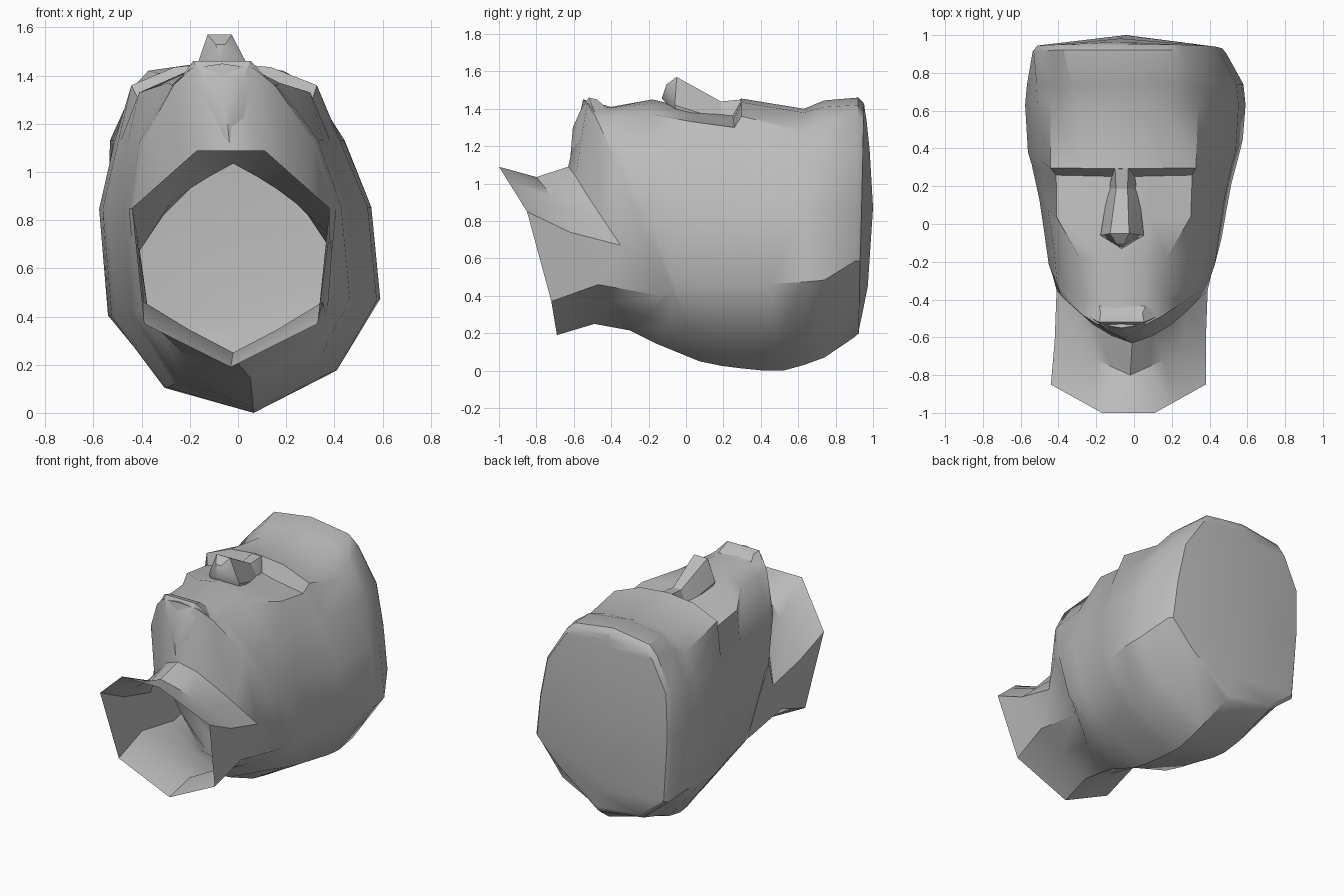
import bpy, bmesh, math

if "Cube" in bpy.data.objects:
    bpy.data.objects.remove(bpy.data.objects["Cube"], do_unlink=True)

grey = bpy.data.materials.new("plain_grey")
grey.use_nodes = True
GREY = (0.5, 0.5, 0.5, 1)
grey.diffuse_color = GREY
grey.node_tree.nodes["Principled BSDF"].inputs["Base Color"].default_value = GREY


def centre(z):
    """Sideways lean of the head: the face sits a little to one side."""
    return 0.065 - 0.09 * z


def finish(bm, name):
    bmesh.ops.recalc_face_normals(bm, faces=bm.faces)
    mesh = bpy.data.meshes.new(name)
    bm.to_mesh(mesh)
    bm.free()
    mesh.materials.append(grey)
    obj = bpy.data.objects.new(name, mesh)
    bpy.context.collection.objects.link(obj)
    bpy.ops.object.select_all(action="DESELECT")
    obj.select_set(True)
    bpy.context.view_layer.objects.active = obj
    bpy.ops.object.shade_smooth_by_angle(angle=math.radians(35))


def faceted_part(name, half):
    """Convex part mirrored from half of its corner points."""
    bm = bmesh.new()
    for x, y, z in half:
        for side in ((1, -1) if x else (1,)):
            bm.verts.new((side * x + centre(z), y, z))
    hull = bmesh.ops.convex_hull(bm, input=bm.verts)
    inside = [v for v in hull["geom_interior"] if isinstance(v, bmesh.types.BMVert)]
    bmesh.ops.delete(bm, geom=inside, context="VERTS")
    finish(bm, name)


# Half rings run from the back of the head (low) to the face (high): x, y, z
neck_rim = [(0, -.69, .19), (.18, -.705, .28), (.36, -.72, .37), (.41, -.85, .85),
            (.32, -.90, .93), (.23, -.95, 1.01), (.14, -1, 1.09), (0, -1, 1.09)]
neck_waist = [(0, -.49, .25), (.19, -.48, .35), (.37, -.47, .46), (.40, -.62, .74),
              (.26, -.69, .87), (.18, -.72, .93), (.10, -.755, .98), (0, -.80, 1.035)]
neck_top = [(0, -.30, .215), (.21, -.22, .29), (.38, -.13, .40), (.40, -.35, .67),
            (.30, -.45, .82), (.21, -.53, .94), (.11, -.59, 1.04), (0, -.63, 1.09)]
jaw = [(0, -.16, .145), (.26, -.10, .24), (.40, -.07, .43), (.42, -.27, .85),
       (.35, -.38, 1.14), (.21, -.485, 1.36), (.13, -.53, 1.43), (0, -.55, 1.45)]

# Head stations: y at face, y at back, lowest z, half width, temple half width,
# face edge x and z, front plane x and z, centre line z
stations = [
    (-.40, .09, .05, .44, .37, .22, 1.36, .12, 1.405, 1.41),    # mouth
    (-.18, .20, .025, .465, .39, .23, 1.37, .12, 1.43, 1.45),   # under the nose
    (.03, .30, .012, .49, .42, .355, 1.33, .14, 1.37, 1.40),    # cheekbones
    (.25, .42, .0, .53, .45, .36, 1.30, .14, 1.34, 1.38),       # eye sockets
    (.295, .52, .0, .55, .46, .385, 1.36, .20, 1.435, 1.455),   # brow
    (.63, .63, .03, .565, .475, .39, 1.28, .22, 1.38, 1.40),    # hairline
    (.74, .74, .07, .555, .48, .37, 1.33, .27, 1.41, 1.445),    # hair front
    (.92, .90, .18, .495, .465, .34, 1.36, .28, 1.42, 1.46),    # crown edge
    (.95, .92, .20, .475, .445, .325, 1.34, .27, 1.39, 1.43),   # crown bevel
]
# Ridge down the middle of the crown, where both halves meet
crown_ridge = [(0, .925, .22), (0, .95, .34), (0, .972, .45), (0, 1.0, .87),
               (0, .982, 1.18), (0, .965, 1.34), (0, .957, 1.39), (0, .953, 1.42)]


def station_ring(yt, yb, zb, w, wt, xe, ze, xf, zf, zt):
    outline = [(0, zb), (.65 * w, zb + .14), (w, .43 + .3 * zb), (w, .85),
               (wt, 1.13), (xe, ze), (xf, zf), (0, zt)]
    return [(x, yb + (yt - yb) * min(z / 1.37, 1), z) for x, z in outline]


# Head and open neck: one skin lofted through all the rings
bm = bmesh.new()
rings = []
half_rings = [neck_rim, neck_waist, neck_top, jaw]
half_rings += [station_ring(*s) for s in stations] + [crown_ridge]
for i, half in enumerate(half_rings):
    full = half + [(-x, y, z) for x, y, z in half[-2:0:-1]]
    crown = i > 10
    ring = []
    for x, y, z in full:
        # The back of the skull is tilted sideways, most of all at the crown
        tilt = 0 if i < 4 else .45 if crown else .12
        lift = tilt * x * max(0, 1 - z / .9)
        middle = -.03 + .01 * i if i < 3 else centre(z) - (.03 if crown else 0)
        ring.append(bm.verts.new((x + middle, y, z + lift)))
    rings.append(ring)
n = len(rings[0])
for a, b in zip(rings, rings[1:]):
    for k in range(n):
        bm.faces.new((a[k], a[(k + 1) % n], b[(k + 1) % n], b[k]))
bmesh.ops.remove_doubles(bm, verts=bm.verts, dist=.0005)
finish(bm, "head")

# Nose: wedge with a raised tip, and a low bridge up to the brow
faceted_part("nose", [
    (.05, -.05, 1.57), (.115, -.06, 1.42), (0, -.13, 1.455), (.02, -.105, 1.53),
    (.03, .19, 1.437), (.10, -.04, 1.36), (.08, .19, 1.34)])
faceted_part("nose_bridge", [
    (.03, .185, 1.439), (.035, .30, 1.45), (.08, .18, 1.34), (.06, .28, 1.34)])

# Chin: pointed block that comes to a keel below
faceted_part("chin", [
    (0, -.62, 1.12), (0, -.605, 1.30), (.08, -.565, 1.39), (.12, -.52, 1.46),
    (.11, -.475, 1.45), (.13, -.41, 1.39), (.21, -.475, 1.35)])
